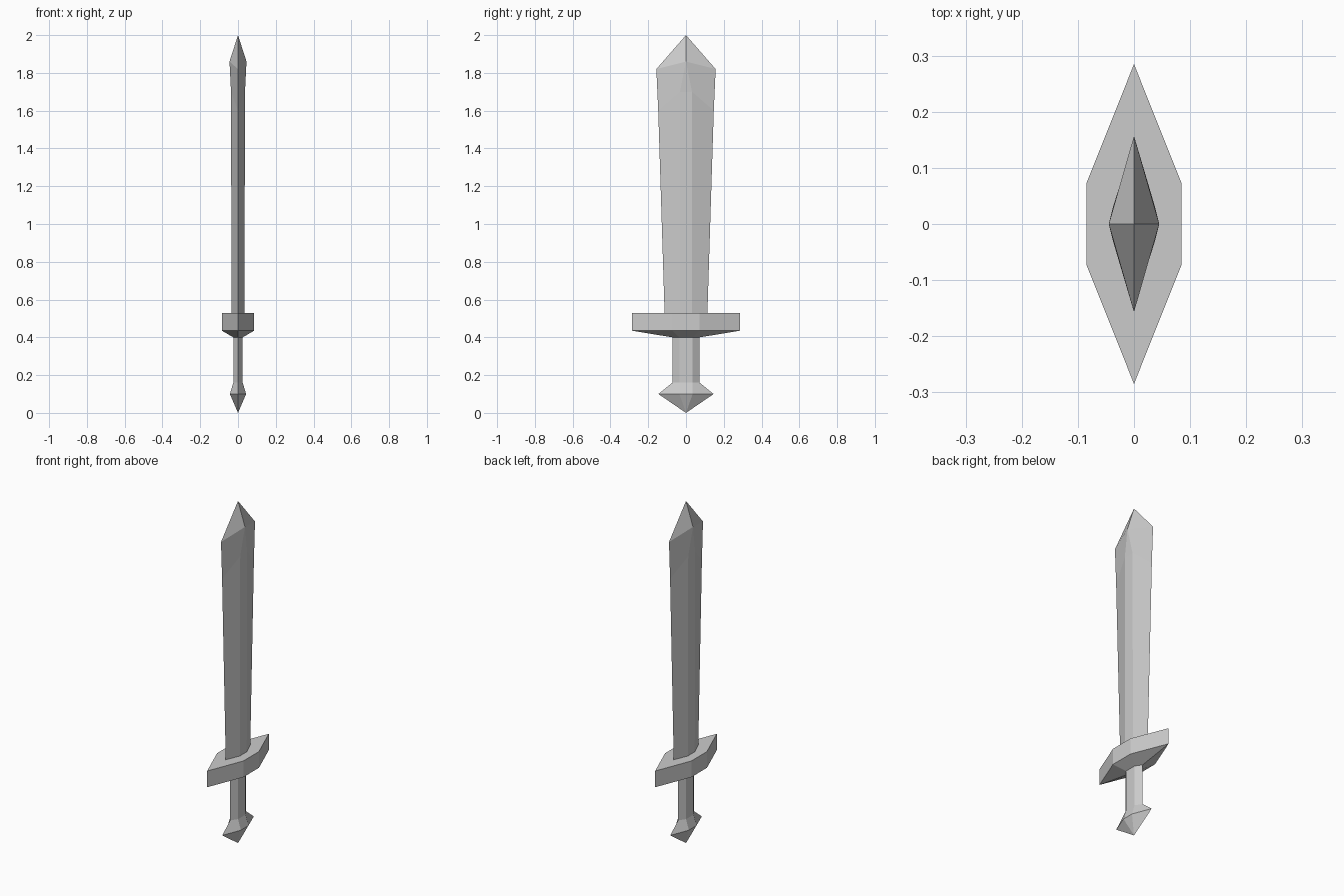
import bpy, bmesh

if "Cube" in bpy.data.objects:
    bpy.data.objects.remove(bpy.data.objects["Cube"])


def hex_ring(bm, edge_y, edge_z, flat_x, flat_y, flat_z):
    """Six-sided ring: two sharp edges on y, two flat sides on x."""
    half = [(0, -edge_y, edge_z), (flat_x, -flat_y, flat_z), (flat_x, flat_y, flat_z)]
    pts = half + [(-x, -y, z) for x, y, z in half]
    return [bm.verts.new(p) for p in pts]


def loft(name, rings, bottom=None, top=None):
    """Join rings from bottom to top; each end is a point (z) or a flat cap."""
    bm = bmesh.new()
    loops = [hex_ring(bm, *r) for r in rings]
    for a, b in zip(loops, loops[1:]):
        for i in range(6):
            j = (i + 1) % 6
            bm.faces.new((a[i], a[j], b[j], b[i]))
    for loop, z in ((loops[0], bottom), (loops[-1], top)):
        if z is None:
            bm.faces.new(loop)
        else:
            tip = bm.verts.new((0, 0, z))
            for i in range(6):
                bm.faces.new((loop[i], loop[(i + 1) % 6], tip))
    bmesh.ops.remove_doubles(bm, verts=bm.verts, dist=0.0001)
    bmesh.ops.recalc_face_normals(bm, faces=bm.faces)
    mesh = bpy.data.meshes.new(name)
    bm.to_mesh(mesh)
    bm.free()
    obj = bpy.data.objects.new(name, mesh)
    bpy.context.collection.objects.link(obj)
    return obj


# Blade: widens upward, flat centre band closing into a ridged point
loft("blade", [(0.113, 0.52, 0.034, 0.032, 0.52),
               (0.147, 1.60, 0.037, 0.032, 1.70),
               (0.157, 1.82, 0.045, 0.0, 1.86)], top=2.0)

# Crossguard: hexagonal slab with a tapered underside
loft("crossguard", [(0.072, 0.40, 0.025, 0.035, 0.40),
                    (0.285, 0.435, 0.085, 0.072, 0.435),
                    (0.285, 0.53, 0.085, 0.072, 0.53)])

# Grip
loft("grip", [(0.072, 0.15, 0.025, 0.035, 0.15),
              (0.072, 0.41, 0.025, 0.035, 0.41)])

# Pommel: flares out, then comes to a point
loft("pommel", [(0.146, 0.10, 0.043, 0.035, 0.10),
                (0.072, 0.16, 0.025, 0.035, 0.16)], bottom=0.0)
